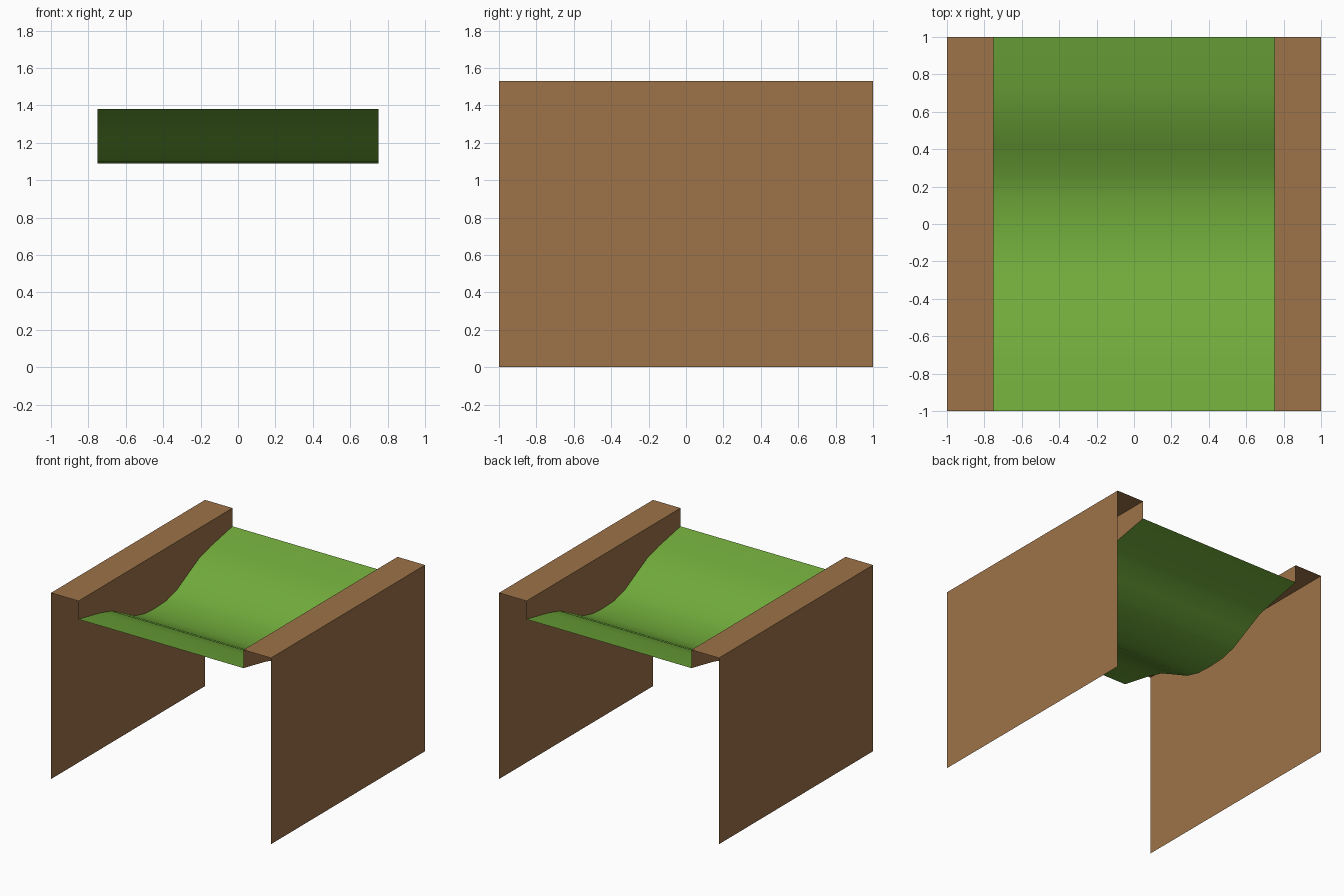
import bpy

if "Cube" in bpy.data.objects:
    bpy.data.objects.remove(bpy.data.objects["Cube"])

TOP, LANE_X, OUT_X = 1.53, 0.75, 1.0

# Half profile of the dipped lane (y, z), mirrored to the other half
half = [(0.0, 1.09), (0.14, 1.097), (0.27, 1.13), (0.42, 1.208),
        (0.57, 1.284), (0.72, 1.325), (1.0, 1.38)]
profile = [(-y, z) for y, z in reversed(half[1:])] + half


def material(name, rgb):
    mat = bpy.data.materials.new(name)
    lin = [((c / 255 + 0.055) / 1.055) ** 2.4 for c in rgb]
    mat.diffuse_color = (*lin, 1.0)
    mat.use_nodes = True
    mat.node_tree.nodes["Principled BSDF"].inputs["Base Color"].default_value = mat.diffuse_color
    return mat


def strip(name, left, right, mat):
    """Band of quads between two matching rows of points."""
    n = len(left)
    faces = [(i, n + i, n + i + 1, i + 1) for i in range(n - 1)]
    mesh = bpy.data.meshes.new(name)
    mesh.from_pydata(left + right, [], faces)
    mesh.materials.append(mat)
    obj = bpy.data.objects.new(name, mesh)
    bpy.context.collection.objects.link(obj)
    return obj


green = material("grass green", (113, 171, 59))
brown = material("wood brown", (157, 115, 72))

# Dipped grass lane, smooth shaded
lane = strip("grass_lane", [(-LANE_X, y, z) for y, z in profile],
             [(LANE_X, y, z) for y, z in profile], green)
for p in lane.data.polygons:
    p.use_smooth = True

# Side rails: open shells of inner face, top face and tall outer face
for side, s in (("left", -1), ("right", 1)):
    low = [(s * LANE_X, y, z) for y, z in profile]
    high = [(s * LANE_X, y, TOP) for y, z in profile]
    ends = [-1.0, 1.0]
    inner = [(s * LANE_X, y, TOP) for y in ends]
    outer = [(s * OUT_X, y, TOP) for y in ends]
    foot = [(s * OUT_X, y, 0.0) for y in ends]
    for part, a, b in (("rail_inner_face", low, high),
                       ("rail_top", inner, outer),
                       ("outer_wall", outer, foot)):
        if s < 0:
            a, b = b, a  # keep normals facing outward
        strip(f"{side}_{part}", a, b, brown)
